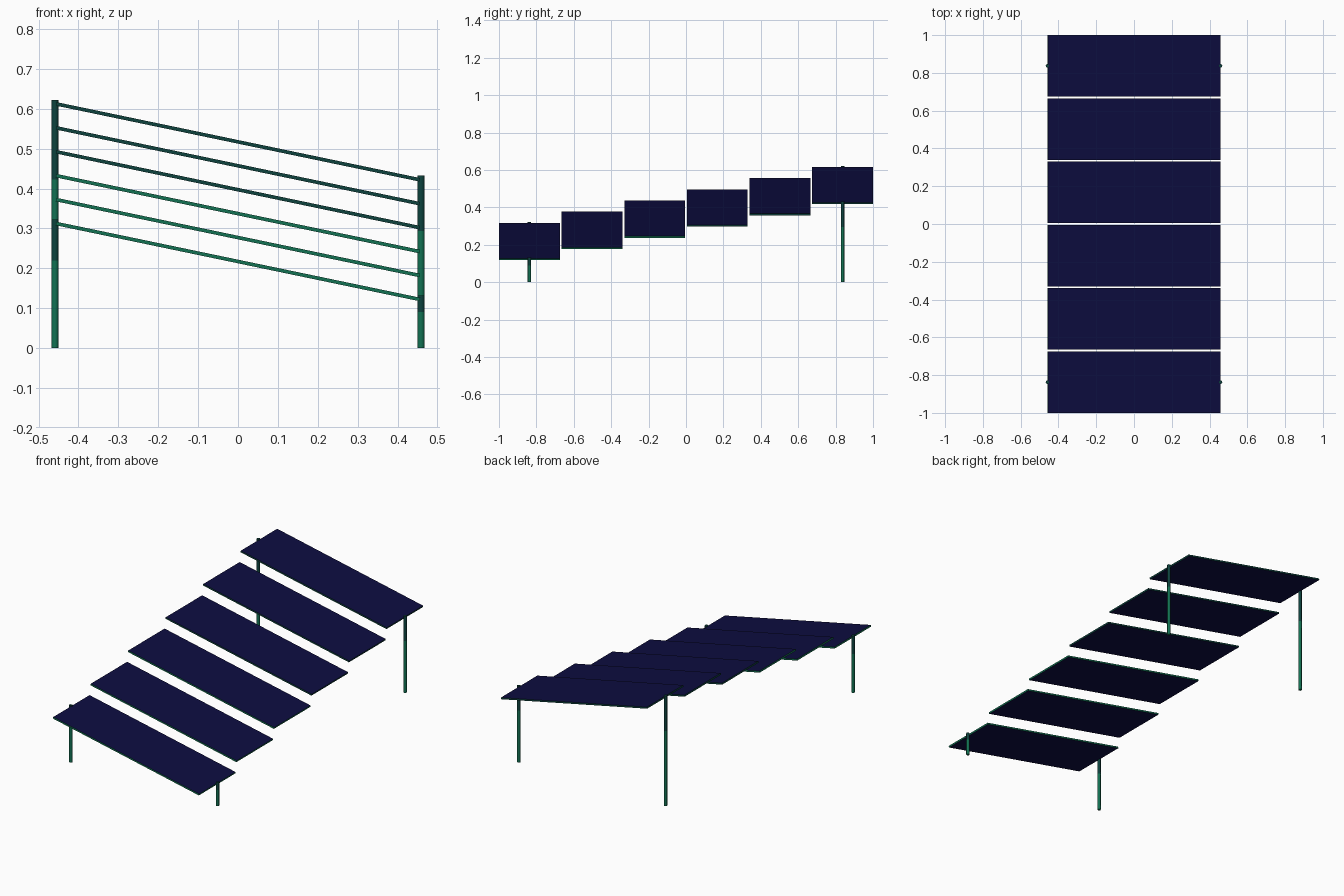
import bpy, bmesh, math
from mathutils import Matrix

if "Cube" in bpy.data.objects:
    bpy.data.objects.remove(bpy.data.objects["Cube"])


def material(name, rgb):
    m = bpy.data.materials.new(name)
    m.diffuse_color = (*rgb, 1)
    m.use_nodes = True
    m.node_tree.nodes["Principled BSDF"].inputs["Base Color"].default_value = m.diffuse_color
    return m


NAVY = material("panel navy", (0.004, 0.004, 0.052))
GREEN = material("frame green", (0.006, 0.165, 0.085))
TEAL = material("dark teal", (0.004, 0.055, 0.048))

TILT = math.atan2(0.19, 0.91)      # panels slope down towards +x
LENGTH, WIDTH, THICK = 0.932, 0.325, 0.009
PITCH, RISE = 0.335, 0.06


def finish(bm, name, mats):
    mesh = bpy.data.meshes.new(name)
    bm.to_mesh(mesh)
    bm.free()
    for m in mats:
        mesh.materials.append(m)
    ob = bpy.data.objects.new(name, mesh)
    bpy.context.collection.objects.link(ob)
    return ob


def panel(i):
    # tilted slab: navy faces, coloured rim
    bm = bmesh.new()
    bmesh.ops.create_cube(bm, size=1, matrix=Matrix.Diagonal((LENGTH, WIDTH, THICK, 1)))
    bm.normal_update()
    for f in bm.faces:
        f.material_index = 0 if abs(f.normal.z) > 0.5 else 1
    ob = finish(bm, f"panel_{i + 1}", [NAVY, GREEN if i < 3 else TEAL])
    ob.location = (0, -1 + WIDTH / 2 + i * PITCH, 0.217 + i * RISE)
    ob.rotation_euler = (0, TILT, 0)


def post(name, x, y, height):
    # slim round post, darker towards the top
    bm = bmesh.new()
    bmesh.ops.create_cone(bm, cap_ends=True, segments=8, radius1=0.009, radius2=0.009,
                          depth=height, matrix=Matrix.Translation((0, 0, height / 2)))
    cut = height * 0.68
    bmesh.ops.bisect_plane(bm, geom=bm.verts[:] + bm.edges[:] + bm.faces[:],
                           plane_co=(0, 0, cut), plane_no=(0, 0, 1))
    for f in bm.faces:
        f.material_index = 1 if f.calc_center_median().z > cut else 0
        f.smooth = abs(f.normal.z) < 0.5
    for e in bm.edges:
        e.smooth = not any(len(f.verts) > 4 for f in e.link_faces)
    finish(bm, name, [GREEN, TEAL]).location = (x, y, 0)


for i in range(6):
    panel(i)

# four corner posts, each reaching the panel end it carries
for row, y, lift in (("front", -0.8375, 0), ("back", 0.8375, 5 * RISE)):
    post(f"{row}_left_post", -0.459, y, 0.322 + lift)
    post(f"{row}_right_post", 0.459, y, 0.132 + lift)
